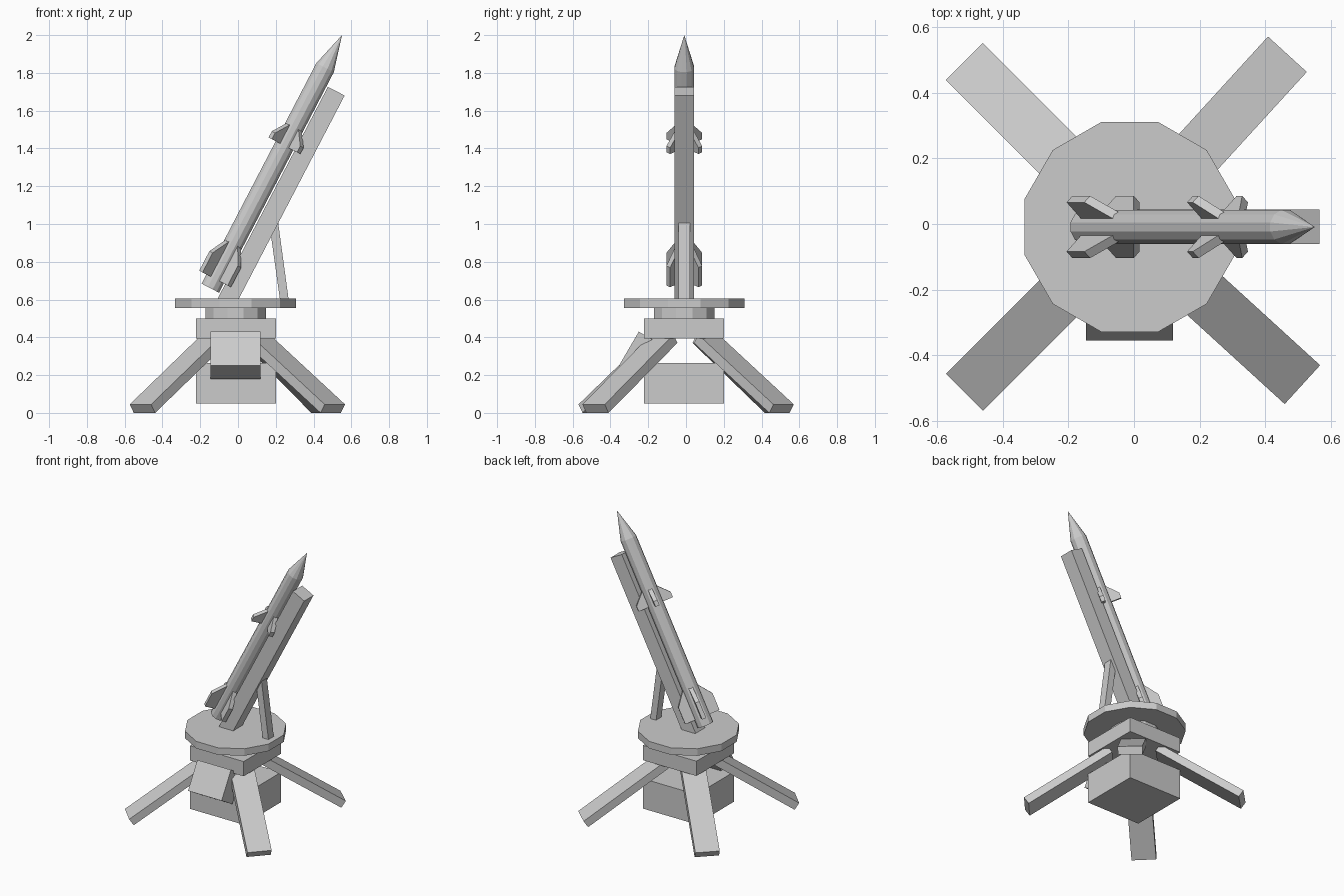
import bpy, bmesh, math
from mathutils import Vector, Matrix

if "Cube" in bpy.data.objects:
    bpy.data.objects.remove(bpy.data.objects["Cube"])

CX, CY = -0.013, -0.009
TILT = math.radians(62.5)
A = Vector((math.cos(TILT), 0, math.sin(TILT)))    # along the missile
P = Vector((math.sin(TILT), 0, -math.cos(TILT)))   # across it, towards the rail
Y = Vector((0, 1, 0))

grey = bpy.data.materials.new("grey")
grey.diffuse_color = (0.6, 0.6, 0.6, 1)
grey.use_nodes = True
grey.node_tree.nodes["Principled BSDF"].inputs["Base Color"].default_value = grey.diffuse_color


def finish(name, bm):
    bmesh.ops.recalc_face_normals(bm, faces=bm.faces)
    me = bpy.data.meshes.new(name)
    bm.to_mesh(me)
    bm.free()
    me.materials.append(grey)
    ob = bpy.data.objects.new(name, me)
    bpy.context.collection.objects.link(ob)
    return ob


def prism(name, outline, depth):
    """Extrude a closed 3D outline symmetrically along the depth vector."""
    bm = bmesh.new()
    n = len(outline)
    a = [bm.verts.new(p - depth / 2) for p in outline]
    b = [bm.verts.new(p + depth / 2) for p in outline]
    bm.faces.new(a)
    bm.faces.new(b[::-1])
    for i in range(n):
        j = (i + 1) % n
        bm.faces.new((a[i], a[j], b[j], b[i]))
    return finish(name, bm)


def box(name, x0, x1, y0, y1, z0, z1):
    pts = [Vector((x, y, (z0 + z1) / 2)) for x, y in ((x0, y0), (x1, y0), (x1, y1), (x0, y1))]
    return prism(name, pts, Vector((0, 0, z1 - z0)))


def disc(name, apothem, z0, z1, sides=12):
    r = apothem / math.cos(math.pi / sides)
    pts = []
    for i in range(sides):
        t = (i + 0.5) * 2 * math.pi / sides
        pts.append(Vector((CX + r * math.cos(t), CY + r * math.sin(t), (z0 + z1) / 2)))
    return prism(name, pts, Vector((0, 0, z1 - z0)))


# Base boxes and turntable
box("lower_box", -0.222, 0.2, -0.222, 0.2, 0.05, 0.263)
box("platform", -0.222, 0.2, -0.222, 0.2, 0.395, 0.5)
disc("turntable_neck", 0.16, 0.5, 0.555)
disc("turntable", 0.32, 0.555, 0.605)

# Four splayed legs
for i, deg in enumerate((47.6, 135, 225, -42.4)):
    t = math.radians(deg)
    d = Vector((math.cos(t), math.sin(t), 0))
    side = Vector((-math.sin(t), math.cos(t), 0))
    prof = ((0.712, 0.045), (0.682, 0.0), (0.142, 0.37), (0.172, 0.415))
    prism(f"leg_{i + 1}", [Vector((CX, CY, z)) + d * r for r, z in prof], side * 0.16)

# Tilted control cabinet at the front
prism("control_cabinet", [Vector((CX, y, z)) for y, z in
      ((-0.355, 0.25), (-0.25, 0.43), (-0.13, 0.36), (-0.235, 0.18))], Vector((0.265, 0, 0)))


def frame(s, p):
    """Point at distance s along and p across the tilted missile frame."""
    return A * s + P * p + Y * CY


# Launch rail and its support strut
prism("launch_rail", [frame(s, p) for s, p in
      ((0.49, -0.375), (1.751, -0.375), (1.751, -0.275), (0.49, -0.275))], Y * 0.105)
prism("support_strut", [Vector((x, CY, z)) for x, z in
      ((0.222, 0.6), (0.268, 0.6), (0.212, 1.012), (0.166, 1.0))], Y * 0.06)

# Missile body with pointed nose
AXIS = -0.435
bm = bmesh.new()
N = 12
rings = []
for s in (0.518, 1.834):
    ring = []
    for i in range(N):
        t = (i + 0.5) * 2 * math.pi / N
        ring.append(bm.verts.new(frame(s, AXIS) + (P * math.cos(t) + Y * math.sin(t)) * 0.054))
    rings.append(ring)
tip = bm.verts.new(frame(2.028, AXIS))
bm.faces.new(rings[0])
for i in range(N):
    j = (i + 1) % N
    bm.faces.new((rings[0][i], rings[0][j], rings[1][j], rings[1][i]))
    bm.faces.new((rings[1][i], rings[1][j], tip))
finish("missile_body", bm)

# Diagonal fins, a large tail set and a small forward set
fins = {"tail_fin": ((0.03, 0.573), (0.12, 0.573), (0.12, 0.69), (0.045, 0.79)),
        "forward_fin": ((0.03, 1.368), (0.12, 1.368), (0.12, 1.405), (0.045, 1.485))}
for name, prof in fins.items():
    for k in range(4):
        t = math.radians(45 + 90 * k)
        out = P * math.cos(t) + Y * math.sin(t)
        side = Y * math.cos(t) - P * math.sin(t)
        prism(f"{name}_{k + 1}", [frame(s, AXIS) + out * r for r, s in prof], side * 0.028)
